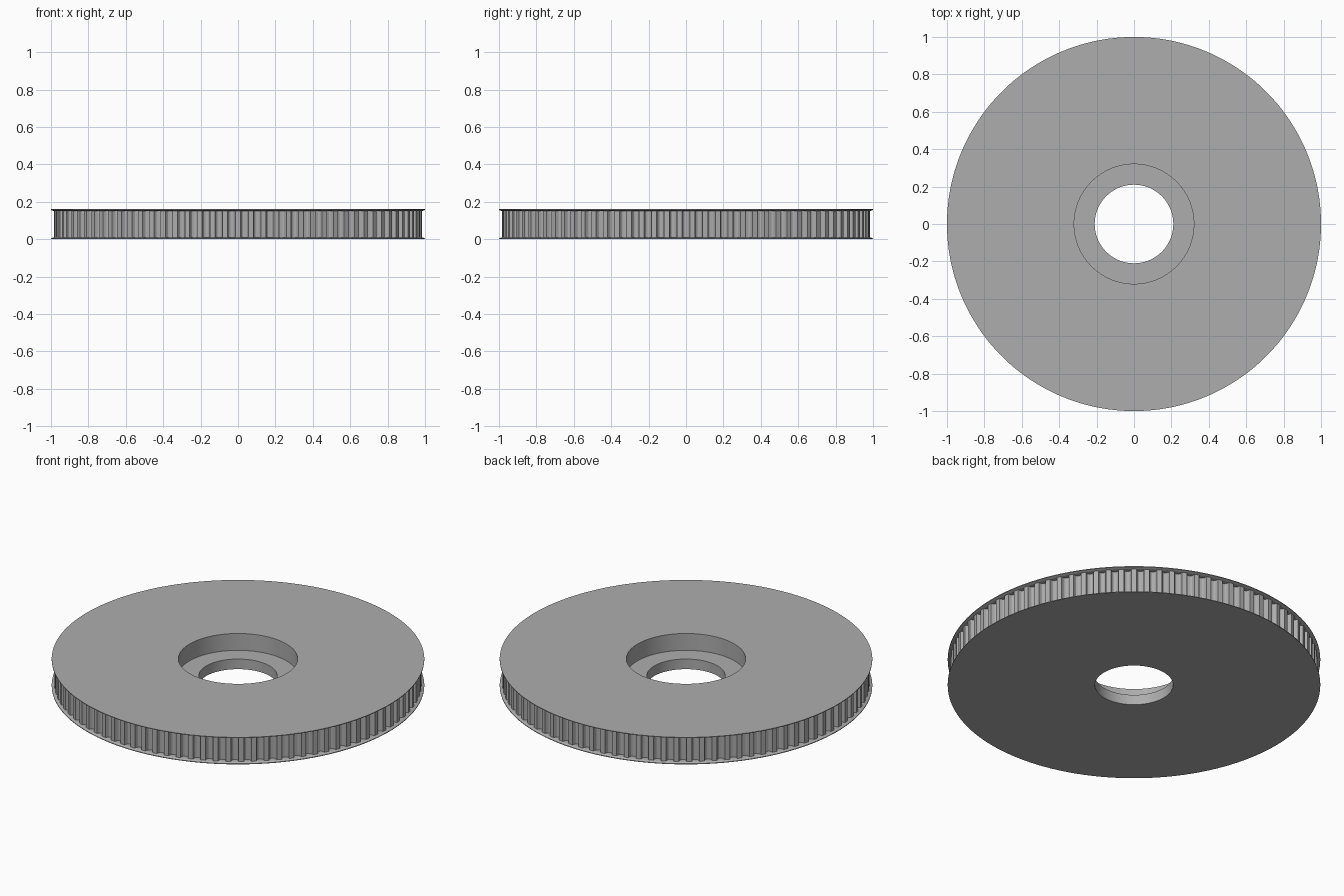
import bpy
import bmesh
from math import cos, sin, pi

cube = bpy.data.objects.get("Cube")
if cube:
    bpy.data.objects.remove(cube, do_unlink=True)

HEIGHT, FLANGE = 0.16, 0.01
BORE, RECESS, FLOOR = 0.21, 0.32, 0.06
TOOTH_R, FLANGE_R, DEPTH, TEETH = 0.985, 1.0, 0.026, 90
SEGMENTS = 180

grey = bpy.data.materials.new("plain grey")
grey.use_nodes = True
colour = (0.42, 0.42, 0.42, 1)
grey.diffuse_color = colour
grey.node_tree.nodes["Principled BSDF"].inputs["Base Color"].default_value = colour


def ring(bm, radius, z, count=SEGMENTS):
    return [bm.verts.new((radius * cos(2 * pi * i / count),
                          radius * sin(2 * pi * i / count), z)) for i in range(count)]


def bridge(bm, a, b):
    n = len(a)
    for i in range(n):
        j = (i + 1) % n
        bm.faces.new((a[i], a[j], b[j], b[i]))


def finish(bm, name):
    bmesh.ops.recalc_face_normals(bm, faces=bm.faces[:])
    mesh = bpy.data.meshes.new(name)
    bm.to_mesh(mesh)
    bm.free()
    obj = bpy.data.objects.new(name, mesh)
    bpy.context.collection.objects.link(obj)
    mesh.materials.append(grey)
    bpy.ops.object.select_all(action='DESELECT')
    obj.select_set(True)
    bpy.context.view_layer.objects.active = obj
    bpy.ops.object.shade_smooth_by_angle(angle=pi / 9)


def lathe(name, profile):
    """Revolve a closed (radius, z) profile around the z axis."""
    bm = bmesh.new()
    rings = [ring(bm, r, z) for r, z in profile]
    for k in range(len(rings)):
        bridge(bm, rings[k - 1], rings[k])
    finish(bm, name)


# Hub disc with stepped bore and two thin bevelled flanges
low, high = FLANGE, HEIGHT - FLANGE
inner = TOOTH_R - DEPTH - 0.02
lathe("flanged_hub", [
    (BORE, 0), (FLANGE_R, 0), (FLANGE_R, low * 0.4), (TOOTH_R, low),
    (inner, low), (inner, high), (TOOTH_R, high), (FLANGE_R, HEIGHT - low * 0.4),
    (FLANGE_R, HEIGHT), (RECESS, HEIGHT), (RECESS, FLOOR), (BORE, FLOOR)])

# Toothed belt track: each pitch is a land followed by a rounded groove
outline = []
groove = [(-0.30, 0), (-0.27, 0.45), (-0.2, 0.8), (-0.1, 0.97),
          (0.1, 0.97), (0.2, 0.8), (0.27, 0.45), (0.30, 0)]
for tooth in range(TEETH):
    for offset, sink in groove:
        a = 2 * pi * (tooth + offset) / TEETH
        r = TOOTH_R - DEPTH * sink
        outline.append((r * cos(a), r * sin(a)))
bm = bmesh.new()
bottom, top = ([bm.verts.new((x, y, z)) for x, y in outline] for z in (low, high))
bridge(bm, bottom, top)
finish(bm, "belt_teeth")
